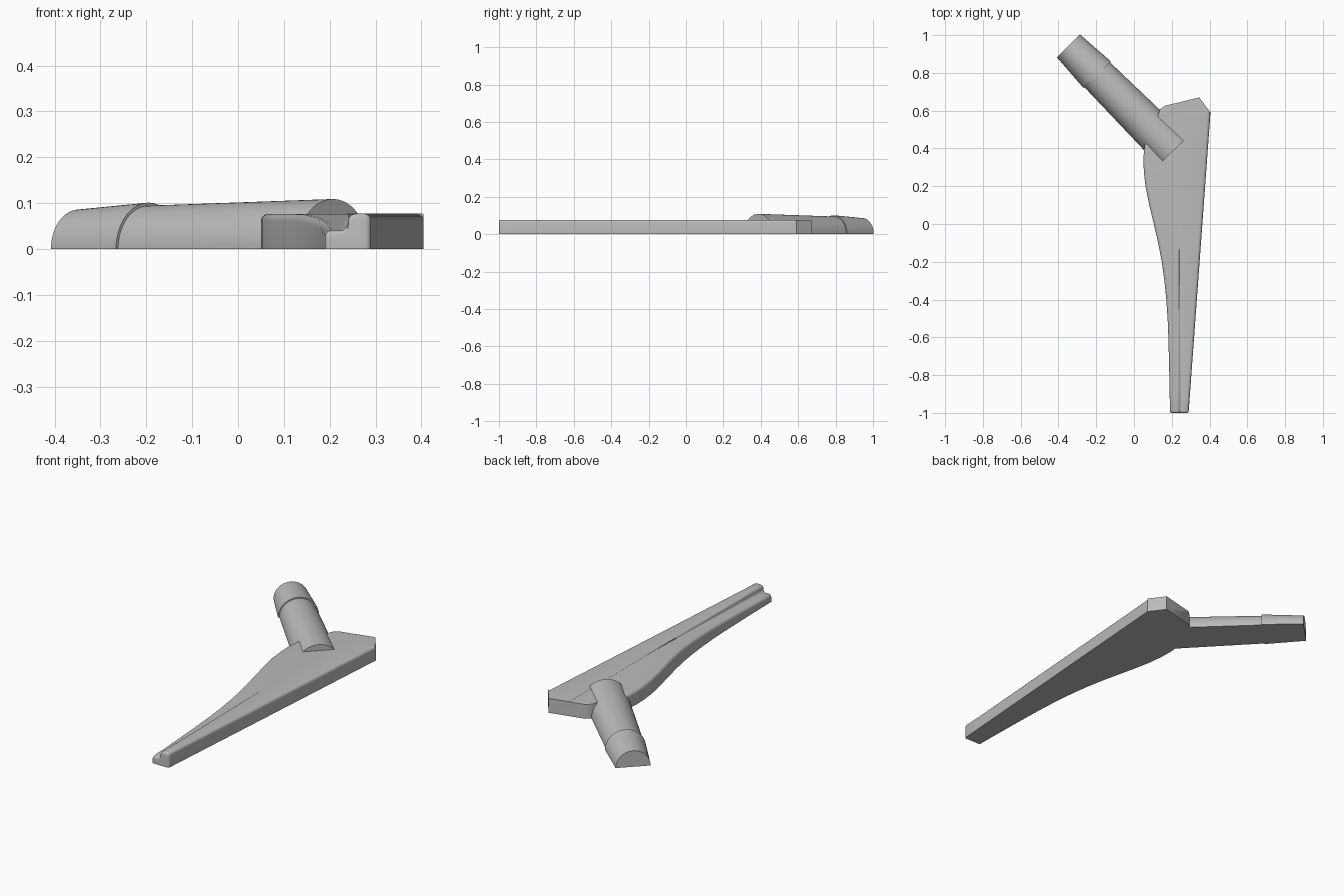
import bpy, bmesh, math
from mathutils import Vector

cube = bpy.data.objects.get("Cube")
if cube:
    bpy.data.objects.remove(cube, do_unlink=True)

metal = bpy.data.materials.new("satin grey metal")
metal.use_nodes = True
metal.diffuse_color = (0.5, 0.5, 0.5, 1)
metal.node_tree.nodes["Principled BSDF"].inputs["Base Color"].default_value = (0.5, 0.5, 0.5, 1)


def loft(name, sections):
    """Skin equal-length closed sections and cap both ends."""
    bm = bmesh.new()
    rings = [[bm.verts.new(p) for p in s] for s in sections]
    n = len(rings[0])
    for a, b in zip(rings, rings[1:]):
        for i in range(n):
            j = (i + 1) % n
            bm.faces.new((a[i], a[j], b[j], b[i]))
    bm.faces.new(rings[0])
    bm.faces.new(rings[-1])
    bmesh.ops.recalc_face_normals(bm, faces=bm.faces)
    mesh = bpy.data.meshes.new(name)
    bm.to_mesh(mesh)
    bm.free()
    obj = bpy.data.objects.new(name, mesh)
    bpy.context.collection.objects.link(obj)
    mesh.materials.append(metal)
    bpy.ops.object.select_all(action='DESELECT')
    obj.select_set(True)
    bpy.context.view_layer.objects.active = obj
    bpy.ops.object.shade_smooth_by_angle(angle=math.radians(32))
    return obj


def arc(cx, cz, r, start, end, steps=5):
    angles = [math.radians(start + (end - start) * i / steps) for i in range(steps + 1)]
    return [(cx + r * math.cos(a), cz + r * math.sin(a)) for a in angles]


HEIGHT, STEP_X = 0.077, 0.24


def stem_section(left, right, radius=0.016, inset=0.0):
    """Rounded plate section with a shelf that deepens towards the tip."""
    (xl, yl), (xr, yr) = left, right
    xl, xr, top = xl + inset, xr - inset, HEIGHT - inset
    drop = max(0.0005, 0.037 * min(1, (-0.08 - yl) / 0.92))
    low, f = top - drop, min(drop / 2, 0.017)
    pts = [(xl, 0)]
    pts += arc(xl + radius, low - radius, radius, 180, 90)
    pts += arc(STEP_X - f, low + f, f, 270, 360)
    pts += arc(STEP_X + f, top - f, f, 180, 90)
    pts += arc(xr - radius, top - radius, radius, 90, 0)
    pts += [(xr, 0)]
    return [(x, yl + (yr - yl) * (x - xl) / (xr - xl), z) for x, z in pts]


# Stem: rounded tip, curved inner edge, straight outer edge, sharp shoulder
def outer(y):
    return (0.289 + 0.116 * (y + 1) / 1.59, y)


inner_edge = [(0.189, -0.9), (0.187, -0.8), (0.182, -0.6), (0.178, -0.5), (0.171, -0.4),
              (0.161, -0.3), (0.147, -0.2), (0.128, -0.1), (0.105, 0), (0.081, 0.1),
              (0.061, 0.2), (0.052, 0.28), (0.05, 0.35), (0.056, 0.42)]
sections = []
for k in range(5):
    a = math.radians(22.5 * k)
    y = -1 + 0.01 * (1 - math.cos(a))
    sections.append(stem_section((0.19, y), outer(y), 0.014, 0.01 * (1 - math.sin(a))))
sections += [stem_section(p, outer(p[1])) for p in inner_edge]
sections += [stem_section((0.122, 0.56), outer(0.589)),
             stem_section((0.124, 0.57), (0.405, 0.59), 0.002),
             stem_section((0.135, 0.602), (0.382, 0.62), 0.002),
             stem_section((0.16, 0.625), (0.345, 0.67), 0.002)]
loft("stem", sections)

# Neck: tapered half-round bar with a stepped collar at its free end
start = Vector((0.207, 0.387, 0))
along = Vector((-0.554, 0.556, 0)).normalized()
side = Vector((along.y, -along.x, 0))


def half_round(distance, radius):
    return [start + along * distance + side * x + Vector((0, 0, max(z, 0)))
            for x, z in arc(0, 0, radius, 0, 180, 40)]


loft("neck", [half_round(0, 0.109), half_round(0.569, 0.0945)])
loft("neck_collar", [half_round(0.569, 0.101), half_round(0.785, 0.086)])
